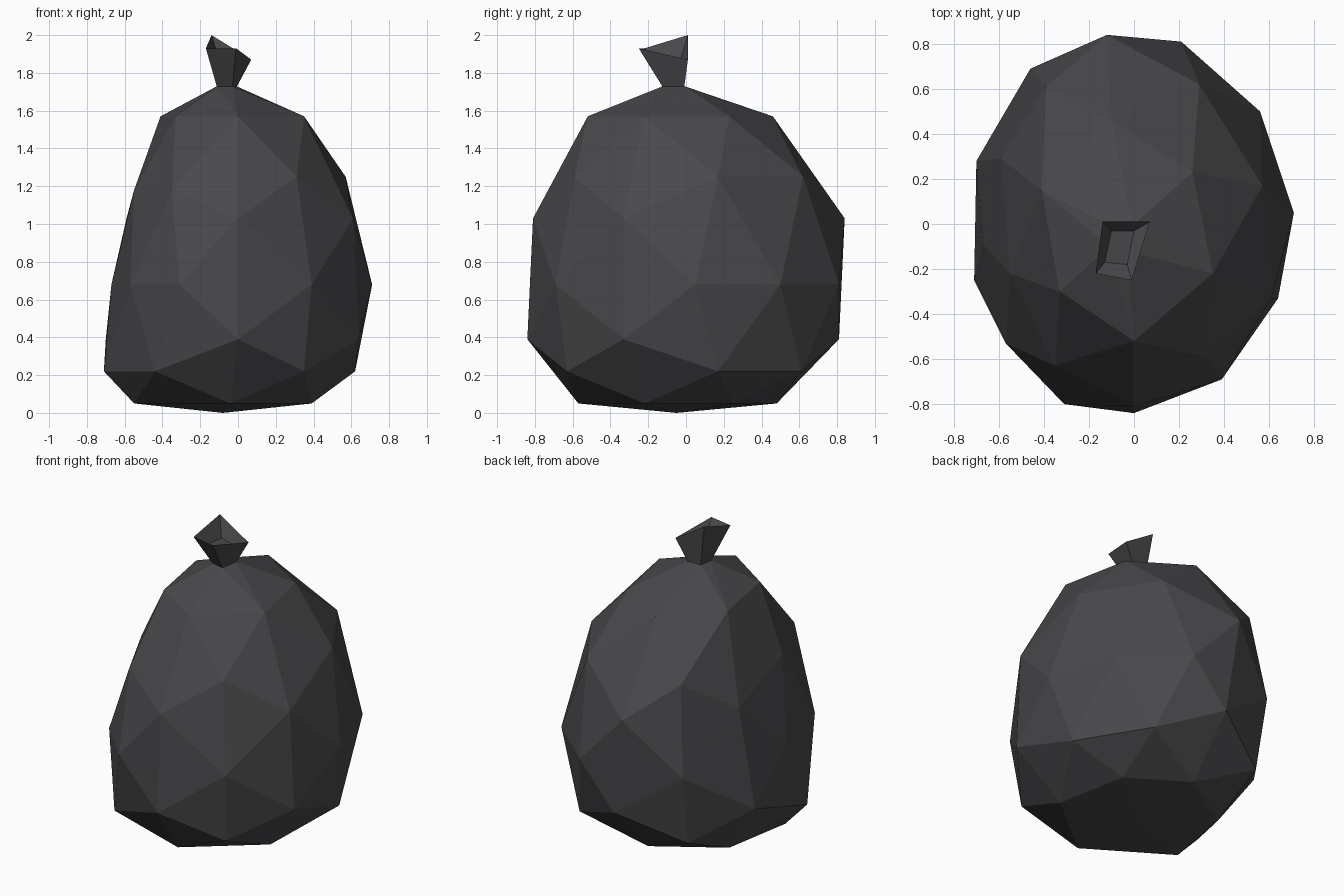
import bpy, bmesh

plastic = bpy.data.materials.new("black plastic")
plastic.diffuse_color = (0.066, 0.066, 0.071, 1)


def finish(bm, name):
    bmesh.ops.recalc_face_normals(bm, faces=bm.faces[:])
    mesh = bpy.data.meshes.new(name)
    bm.to_mesh(mesh)
    bm.free()
    mesh.materials.append(plastic)
    obj = bpy.data.objects.new(name, mesh)
    bpy.context.collection.objects.link(obj)
    return obj


# Cross-sections of the stuffed bag: height -> (x, y) corners
sections = {
    0.0: [(-0.08, -0.05)],
    0.05: [(-0.04, -0.57), (0.39, -0.22), (0.30, 0.25), (-0.06, 0.48),
           (-0.47, 0.22), (-0.55, -0.25)],
    0.22: [(0.35, -0.63), (0.62, 0.17), (0.35, 0.61), (-0.44, 0.61),
           (-0.71, -0.25), (-0.44, -0.66)],
    0.39: [(0, -0.84), (0.64, -0.33), (-0.04, 0.81), (-0.70, 0.28)],
    0.68: [(0.39, -0.69), (0.71, 0.05), (0.56, 0.50), (0.21, 0.81),
           (-0.46, 0.69), (-0.67, -0.09), (-0.57, -0.53), (-0.31, -0.80)],
    1.03: [(0, -0.81), (0.61, -0.33), (-0.12, 0.84), (-0.59, 0.29)],
    1.25: [(0.31, -0.59), (0.57, 0.17), (0.29, 0.62), (-0.39, 0.61)],
    1.18: [(-0.35, -0.63), (-0.55, -0.22)],
    1.57: [(0, -0.52), (0.35, -0.22), (0.26, 0.23), (-0.10, 0.46),
           (-0.41, 0.15), (-0.33, -0.30)],
    1.73: [(-0.11, -0.10), (-0.03, -0.12), (-0.01, -0.01), (-0.10, -0.01)],
}

# Bag body: faceted skin stretched over the sections
bm = bmesh.new()
for z, corners in sections.items():
    for x, y in corners:
        bm.verts.new((x, y, z))
bmesh.ops.convex_hull(bm, input=bm.verts[:])
bmesh.ops.delete(bm, geom=[v for v in bm.verts if not v.link_faces], context='VERTS')
finish(bm, "bag_body")

# Tied top: flares from the neck to a slanted rim, then dips inside
neck = [(x, y, 1.72) for x, y in sections[1.73]]
rim = [(-0.17, -0.22, 1.93), (-0.01, -0.25, 1.93), (0.07, 0.01, 1.87), (-0.14, 0.01, 2.0)]
dip = [(-0.13, -0.17, 1.86), (-0.03, -0.18, 1.86), (0.0, -0.03, 1.84), (-0.10, -0.03, 1.87)]
bm = bmesh.new()
loops = [[bm.verts.new(p) for p in ring] for ring in (neck, rim, dip)]
for a, b in zip(loops, loops[1:]):
    for i in range(4):
        j = (i + 1) % 4
        bm.faces.new((a[i], a[j], b[j], b[i]))
bm.faces.new(loops[0][::-1])
bm.faces.new(loops[-1])
finish(bm, "tied_top")
